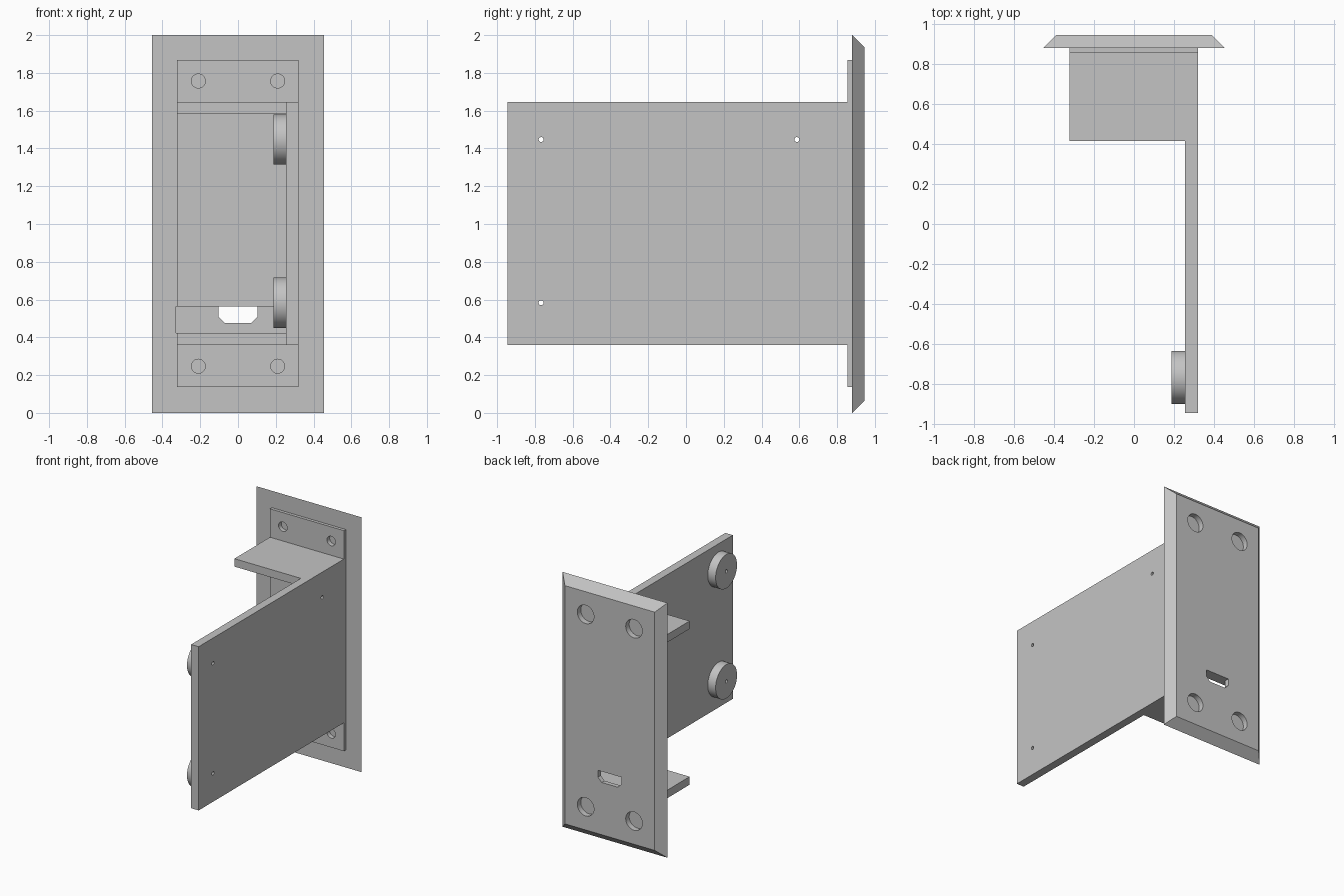
import bpy, bmesh, math
from mathutils import Matrix

if "Cube" in bpy.data.objects:
    bpy.data.objects.remove(bpy.data.objects["Cube"])

grey = bpy.data.materials.new("plain_grey")
grey.diffuse_color = (0.55, 0.55, 0.55, 1)
grey.use_nodes = True
grey.node_tree.nodes["Principled BSDF"].inputs["Base Color"].default_value = grey.diffuse_color


def finish(name, bm):
    bmesh.ops.recalc_face_normals(bm, faces=bm.faces)
    me = bpy.data.meshes.new(name)
    bm.to_mesh(me)
    bm.free()
    me.materials.append(grey)
    ob = bpy.data.objects.new(name, me)
    bpy.context.collection.objects.link(ob)
    return ob


def box(name, x, y, z):
    bm = bmesh.new()
    bmesh.ops.create_cube(bm, size=1)
    for v in bm.verts:
        v.co = [a[0] if c < 0 else a[1] for c, a in zip(v.co, (x, y, z))]
    return finish(name, bm)


def cylinder(name, axis, r, depth, loc, segs=48):
    bm = bmesh.new()
    rot = Matrix.Rotation(math.pi / 2, 4, 'Y' if axis == 'X' else 'X')
    bmesh.ops.create_cone(bm, cap_ends=True, segments=segs, radius1=r, radius2=r,
                          depth=depth, matrix=Matrix.Translation(loc) @ rot)
    return finish(name, bm)


def prism(name, outline, y0, y1):
    """Extrude an x-z outline along y."""
    bm = bmesh.new()
    f = bm.faces.new([bm.verts.new((x, y0, z)) for x, z in outline])
    new = bmesh.ops.extrude_face_region(bm, geom=[f])["geom"]
    bmesh.ops.translate(bm, vec=(0, y1 - y0, 0),
                        verts=[g for g in new if isinstance(g, bmesh.types.BMVert)])
    return finish(name, bm)


def combine(target, tool, op):
    """Apply a boolean and discard the tool."""
    m = target.modifiers.new(op.lower(), 'BOOLEAN')
    m.operation, m.solver, m.object = op, 'EXACT', tool
    dg = bpy.context.evaluated_depsgraph_get()
    me = bpy.data.meshes.new_from_object(target.evaluated_get(dg))
    target.modifiers.clear()
    target.data = me
    bpy.data.objects.remove(tool)


# wall plate with bevelled back border
plate = box("wall_plate", (-0.455, 0.455), (0.88, 0.945), (0, 2))
for v in plate.data.vertices:
    if v.co.y > 0.9:
        v.co.x -= math.copysign(0.065, v.co.x)
        v.co.z -= math.copysign(0.065, v.co.z - 1)

# raised mounting pad, shelves and side arm, all one solid with the plate
combine(plate, box("mounting_pad", (-0.322, 0.32), (0.856, 0.9), (0.137, 1.868)), 'UNION')
for name, z in (("upper_shelf", (1.583, 1.645)), ("lower_shelf", (0.36, 0.423))):
    combine(plate, box(name, (-0.322, 0.29), (0.415, 0.87), z), 'UNION')
combine(plate, box("side_arm", (0.255, 0.32), (-0.945, 0.87), (0.36, 1.645)), 'UNION')

# cable pocket in the pad, with a connector slot through the plate
combine(plate, box("pocket", (-0.327, 0.255), (0.8, 0.91), (0.423, 0.562)), 'DIFFERENCE')
slot = [(-0.103, 0.562), (-0.103, 0.508), (-0.07, 0.475),
        (0.07, 0.475), (0.103, 0.508), (0.103, 0.562)]
combine(plate, prism("slot", slot, 0.89, 1.0), 'DIFFERENCE')

# blind holes: narrow in the front pad, wide in the back
for x in (-0.21, 0.21):
    for z in (0.247, 1.757):
        combine(plate, cylinder("front_hole", 'Y', 0.037, 0.1, (x, 0.84, z)), 'DIFFERENCE')
        combine(plate, cylinder("back_hole", 'Y', 0.072, 0.1, (x, 0.952, z)), 'DIFFERENCE')

# round feet on the arm, and pin holes through
for z in (0.583, 1.447):
    combine(plate, cylinder("round_foot", 'X', 0.133, 0.09, (0.232, -0.767, z), 64), 'UNION')
for y, z in ((-0.767, 0.583), (-0.767, 1.447), (0.587, 1.447)):
    combine(plate, cylinder("pin_hole", 'X', 0.013, 0.4, (0.25, y, z), 24), 'DIFFERENCE')

plate.name = "wall_bracket"
bpy.context.view_layer.objects.active = plate
plate.select_set(True)
bpy.ops.object.shade_smooth_by_angle(angle=math.radians(30))
